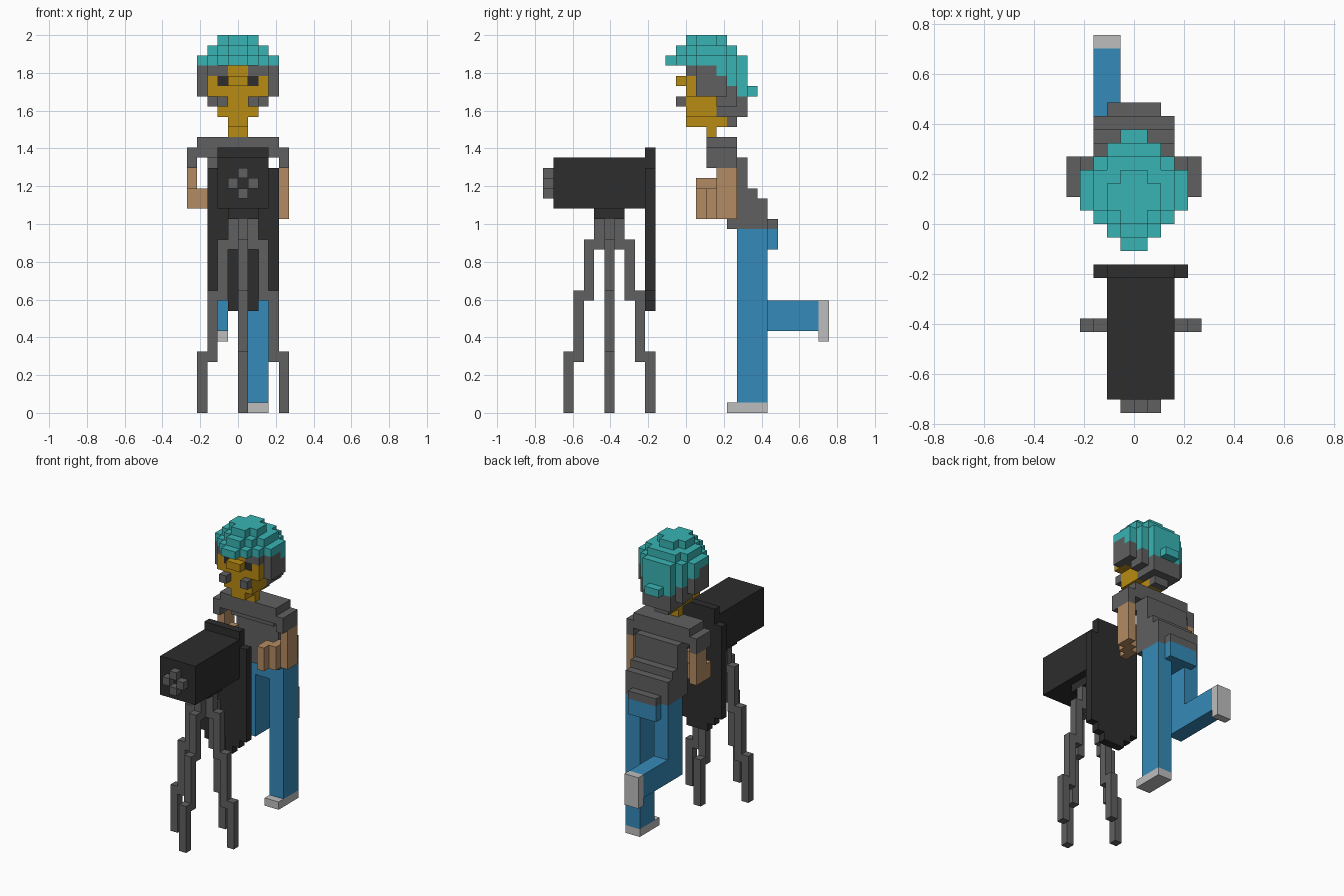
import bpy, bmesh
from mathutils import Vector

cube = bpy.data.objects.get("Cube")
if cube:
    bpy.data.objects.remove(cube, do_unlink=True)

U = 2 / 37                      # size of one block
ORIGIN = Vector((5, 14, 0))     # block coordinates of the model's centre


def material(name, rgb):
    """Flat material from sRGB 0-255 values."""
    def lin(c):
        c /= 255
        return c / 12.92 if c <= 0.04045 else ((c + 0.055) / 1.055) ** 2.4
    col = (*[lin(c) for c in rgb], 1)
    m = bpy.data.materials.new(name)
    m.use_nodes = True
    m.diffuse_color = col
    m.node_tree.nodes["Principled BSDF"].inputs["Base Color"].default_value = col
    return m


TEAL = material("teal", (56, 180, 180))
BLACK = material("near black", (45, 45, 45))
GREY = material("dark grey", (96, 96, 96))
BLUE = material("denim blue", (53, 138, 184))
GOLD = material("golden skin", (184, 139, 18))
TAN = material("tan skin", (180, 139, 98))
PALE = material("pale grey", (190, 190, 190))

SIDES = [((1, 0, 0), [(1, 0, 0), (1, 1, 0), (1, 1, 1), (1, 0, 1)]),
         ((-1, 0, 0), [(0, 0, 0), (0, 0, 1), (0, 1, 1), (0, 1, 0)]),
         ((0, 1, 0), [(0, 1, 0), (0, 1, 1), (1, 1, 1), (1, 1, 0)]),
         ((0, -1, 0), [(0, 0, 0), (1, 0, 0), (1, 0, 1), (0, 0, 1)]),
         ((0, 0, 1), [(0, 0, 1), (1, 0, 1), (1, 1, 1), (0, 1, 1)]),
         ((0, 0, -1), [(0, 0, 0), (0, 1, 0), (1, 1, 0), (1, 0, 0)])]


def cells(boxes):
    """Blocks covered by boxes (x0, x1, y0, y1, z0, z1)."""
    return {(x, y, z) for a, b, c, d, e, f in boxes
            for x in range(a, b) for y in range(c, d) for z in range(e, f)}


def part(name, mat, boxes, cut=()):
    """One object: the outer skin of a union of block boxes, minus the cut."""
    solid = cells(boxes) - cells(cut)
    bm = bmesh.new()
    for c in sorted(solid):
        for n, corners in SIDES:
            if tuple(Vector(c) + Vector(n)) not in solid:
                bm.faces.new([bm.verts.new((Vector(c) + Vector(k) - ORIGIN) * U)
                              for k in corners])
    bmesh.ops.remove_doubles(bm, verts=bm.verts, dist=U * 0.01)
    me = bpy.data.meshes.new(name)
    bm.to_mesh(me)
    bm.free()
    me.materials.append(mat)
    ob = bpy.data.objects.new(name, me)
    bpy.context.collection.objects.link(ob)


def rows(z, *spans):
    """One layer centred on the body: spans of (y0, y1, half width)."""
    return [(5 - h, 5 + h, a, b, z, z + 1) for a, b, h in spans]


def both(x0, x1, *rest):
    """A box and its mirror image across the body centre."""
    return [(x0, x1, *rest), (10 - x1, 10 - x0, *rest)]


# Camera body, lens ring and mount
part("camera_body", BLACK, [(3, 8, 1, 10, 20, 25)])
part("camera_mount", BLACK, [(4, 7, 5, 8, 19, 20)])
part("lens_ring", GREY, [(4, 7, 0, 1, 22, 23), (5, 6, 0, 1, 21, 24)],
     cut=[(5, 6, 0, 1, 22, 23)])

# Hanging cloth behind the camera, stepped at its lower edge
part("camera_cloth", BLACK, [(2, 9, 10, 11, 12, 24), (3, 8, 10, 11, 11, 26),
                             (4, 7, 10, 11, 10, 24)])

# Four splayed stand legs around a short central head
STEPS = [(1, 16, 19), (2, 11, 17), (3, 5, 12), (4, 0, 6)]
for name, dx, dy in (("left", 1, 0), ("right", -1, 0), ("front", 0, -1), ("back", 0, 1)):
    part("stand_leg_" + name, GREY,
         [(5 + dx * r, 6 + dx * r, 6 + dy * r, 7 + dy * r, a, b) for r, a, b in STEPS])
part("stand_head", GREY, [(5, 6, 6, 7, 17, 19)])

# Trousers and shoes
part("standing_leg", BLUE, [(6, 8, 19, 22, 1, 18)])
part("standing_shoe", PALE, [(6, 8, 18, 22, 0, 1)])
part("raised_leg", BLUE, [(2, 4, 19, 22, 8, 18), (2, 4, 22, 27, 8, 11)])
part("raised_shoe", PALE, [(2, 4, 27, 28, 7, 11)])
part("trouser_seat", BLUE, [(4, 6, 19, 22, 16, 18), (3, 7, 22, 23, 16, 18)])

# Shirt leaning forward, with short sleeves
part("shirt", GREY, rows(18, (18, 22, 3), (22, 23, 2)) + [
    (2, 8, 18, 22, 19, 21), (2, 8, 18, 21, 21, 22), (2, 8, 18, 20, 22, 24),
    (2, 8, 17, 20, 24, 25), (1, 9, 16, 19, 25, 27)] + both(0, 1, 16, 19, 24, 26))

# Arms, with the forearms bent in toward the camera
part("left_arm", TAN, [(9, 10, 17, 19, 19, 24), (8, 9, 16, 18, 19, 22),
                       (7, 8, 15, 17, 19, 22)])
part("right_arm", TAN, [(0, 1, 17, 19, 20, 24), (0, 2, 16, 18, 20, 22),
                        (2, 3, 15, 17, 20, 23), (3, 4, 15, 16, 20, 22)])

# Head
EYES = both(3, 4, 14, 15, 32, 33)
FACE = (rows(27, (16, 17, 1)) + rows(28, (14, 18, 1)) + rows(29, (14, 17, 2))
        + rows(30, (14, 17, 2)) + rows(31, (14, 16, 3))
        + rows(32, (13, 14, 1), (14, 16, 3)) + rows(33, (14, 15, 1)))
part("face", GOLD, FACE, cut=EYES)
part("eyes", BLACK, EYES)
part("moustache", GREY, both(3, 4, 13, 14, 30, 31))
part("hair", GREY, rows(28, (18, 19, 1)) + rows(29, (17, 20, 2))
     + rows(30, (17, 19, 3), (19, 20, 2)) + rows(31, (15, 18, 4), (18, 19, 3))
     + rows(32, (15, 18, 4)) + rows(33, (14, 15, 3), (15, 17, 4)), cut=FACE)

# Cap with a front peak and a back that drops down the neck
part("cap", TEAL, rows(31, (19, 20, 2), (20, 21, 1)) + rows(32, (18, 19, 3), (19, 20, 2))
     + rows(33, (17, 18, 4), (18, 19, 3), (19, 20, 2))
     + rows(34, (12, 13, 1), (13, 14, 2), (14, 15, 3), (15, 18, 4), (18, 19, 3), (19, 20, 2))
     + rows(35, (13, 14, 1), (14, 15, 2), (15, 17, 3), (17, 18, 3), (18, 19, 2))
     + rows(36, (14, 15, 1), (15, 17, 2), (17, 18, 1)))
